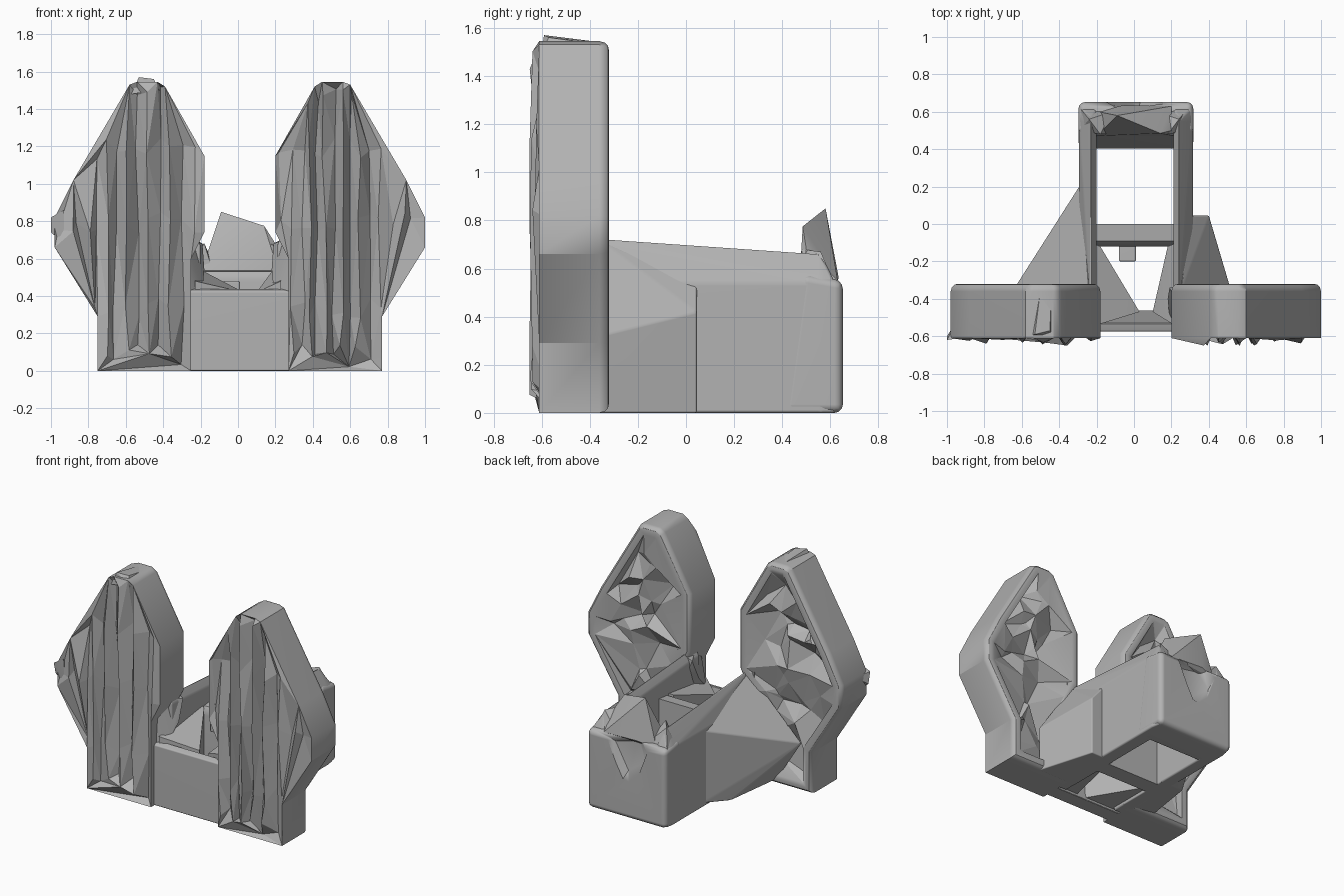
import bpy, bmesh, math, random
from mathutils import Vector
from mathutils.geometry import delaunay_2d_cdt

random.seed(11)
old = bpy.data.objects.get("Cube")
if old:
    bpy.data.objects.remove(old, do_unlink=True)

STONE = (0.45, 0.45, 0.45, 1)
stone = bpy.data.materials.new("stone_grey")
stone.use_nodes = True
stone.diffuse_color = STONE
stone.node_tree.nodes["Principled BSDF"].inputs["Base Color"].default_value = STONE


def finish(name, bm):
    bmesh.ops.recalc_face_normals(bm, faces=bm.faces)
    mesh = bpy.data.meshes.new(name)
    bm.to_mesh(mesh)
    bm.free()
    mesh.materials.append(stone)
    obj = bpy.data.objects.new(name, mesh)
    bpy.context.collection.objects.link(obj)
    bpy.ops.object.select_all(action="DESELECT")
    bpy.context.view_layer.objects.active = obj
    obj.select_set(True)
    bpy.ops.object.shade_smooth_by_angle(angle=math.radians(31))
    obj.modifiers.new("even_shading", "WEIGHTED_NORMAL").keep_sharp = True
    return obj


def hull(name, points, bevel=0):
    """Convex block through the given corners, optionally with rounded edges."""
    bm = bmesh.new()
    for p in points:
        bm.verts.new(p)
    bmesh.ops.convex_hull(bm, input=bm.verts)
    bmesh.ops.delete(bm, geom=[v for v in bm.verts if not v.link_faces], context="VERTS")
    bmesh.ops.dissolve_limit(bm, angle_limit=0.02, verts=bm.verts, edges=bm.edges)
    if bevel:
        bmesh.ops.bevel(bm, geom=list(bm.edges), offset=bevel, segments=3,
                        profile=0.5, affect="EDGES", clamp_overlap=True)
    return finish(name, bm)


def inset(poly, dist):
    """Move every side of a counter-clockwise outline inwards."""
    out = []
    for i, p in enumerate(poly):
        a = (p - poly[i - 1]).normalized()
        b = (poly[(i + 1) % len(poly)] - p).normalized()
        na, nb = Vector((-a.y, a.x)), Vector((-b.y, b.x))
        out.append(p + (na + nb) * (dist / (1 + na.dot(nb))))
    return out


def rubble(bm, poly, rim_y, points, squash):
    """Broken surface inside an outline; a low squash makes tall splinters."""
    n = len(poly)
    flat = [Vector((p[0], p[1] * squash)) for p in poly + points]
    co, _, faces, orig, _, _ = delaunay_2d_cdt(flat, [], [list(range(n))], 1, 1e-5)
    verts = []
    for c, source in zip(co, orig):
        k = min(source) if source else 0
        verts.append(bm.verts.new((c.x, rim_y if k < n else points[k - n][2], c.y / squash)))
    for f in faces:
        face = bm.faces.new([verts[i] for i in f])
        for e in face.edges:
            e.smooth = False
    bmesh.ops.delete(bm, geom=[v for v in verts if not v.link_faces], context="VERTS")


def wing(name, outline):
    bm = bmesh.new()
    poly = [Vector(p) for p in outline]
    # outer band, rounded back rim and shallow step into the back
    profile = [(0, -0.61), (0, -0.36), (0.006, -0.338), (0.02, -0.324),
               (0.04, -0.32), (0.065, -0.323)]
    rings = [inset(poly, d) for d, _ in profile]
    loops = [[bm.verts.new((p.x, y, p.y)) for p in ring]
             for ring, (_, y) in zip(rings, profile)]
    n = len(poly)
    for lo, hi in zip(loops, loops[1:]):
        for i in range(n):
            j = (i + 1) % n
            bm.faces.new((lo[i], lo[j], hi[j], hi[i]))
    x0, x1 = min(p.x for p in poly), max(p.x for p in poly)

    # tall jagged splinters on the front
    front, x, k = [], x0 + 0.03, 0
    while x < x1 - 0.02:
        depth = random.uniform(-0.645, -0.61) if k % 2 else random.uniform(-0.61, -0.56)
        for z in (0.04, 0.3, 0.75, 1.15, 1.42):
            front.append((x + random.uniform(-0.015, 0.015), z + random.uniform(-0.02, 0.1),
                          max(-0.65, depth + random.uniform(-0.015, 0.015))))
        x += random.uniform(0.035, 0.065)
        k += 1
    rubble(bm, poly, -0.61, front, 0.12)

    # coarse broken facets on the back, keeping clear of the rim
    back = [(random.uniform(x0 + 0.16, x1 - 0.16), random.uniform(0.08, 1.4),
             random.uniform(-0.42, -0.325)) for _ in range(45)]
    rubble(bm, rings[-1], profile[-1][1], back, 1)
    bmesh.ops.remove_doubles(bm, verts=bm.verts, dist=0.0005)
    return finish(name, bm)


# two tall winged slabs
left_outline = [(0.27, 0), (0.77, 0), (0.77, 0.29), (1, 0.66), (1, 0.82), (0.9, 1.02),
                (0.6, 1.53), (0.56, 1.545), (0.45, 1.545), (0.41, 1.52),
                (0.2, 1.15), (0.2, 0.74), (0.27, 0.6)]
right_outline = [(0.02 - x, z) for x, z in reversed(left_outline)]
wing("left_wing_slab", left_outline)
wing("right_wing_slab", right_outline)
hull("right_wing_peak", [(-0.53, -0.59, 1.57), (-0.45, -0.57, 1.56), (-0.57, -0.6, 1.48),
                         (-0.42, -0.6, 1.5), (-0.5, -0.35, 1.54), (-0.44, -0.35, 1.53)])
hull("right_wing_spike", [(-1, -0.62, 0.82), (-1, -0.6, 0.74), (-0.93, -0.61, 0.86),
                          (-0.93, -0.6, 0.68), (-0.95, -0.52, 0.8)])

# side walls with a ridge sloping down to the back
for name, s, inner, outer in (("left", 1, 0.21, 0.315), ("right", -1, 0.2, 0.295)):
    wall = [(s * x, 0.62, z) for x in (inner, outer - 0.01) for z in (0, 0.54)]
    for y, ridge in ((-0.45, 0.735), (-0.1, 0.7), (0.56, 0.665)):
        wall += [(s * outer, y, 0), (s * outer, y, 0.54), (s * (inner + 0.03), y, ridge),
                 (s * inner, y, ridge - 0.06), (s * inner, y, 0)]
    hull(name + "_side_wall", wall, 0.012)

# flared braces from the side walls to the slabs
hull("left_brace", [(0.21, 0.045, 0), (0.4, 0.045, 0), (0.52, -0.36, 0), (0.21, -0.36, 0),
                    (0.4, 0.045, 0.42), (0.52, -0.36, 0.32), (0.25, -0.36, 0.72),
                    (0.3, 0.045, 0.54)], 0.008)
hull("right_brace", [(-0.2, 0.045, 0), (-0.38, 0.045, 0), (-0.46, -0.36, 0.02), (-0.2, -0.36, 0),
                     (-0.38, 0.045, 0.42), (-0.65, -0.36, 0.32), (-0.24, -0.36, 0.72),
                     (-0.28, 0.22, 0.02), (-0.28, 0.22, 0.53)], 0.008)

# rear block with a broken notch in its back face
block = hull("rear_block", [(x, y, z) for x in (-0.297, 0.317)
                            for y, z in ((0.4, 0), (0.652, 0), (0.652, 0.55), (0.48, 0.58))],
             0.035)
notch = hull("notch_cutter", [(-0.2, 0.7, 0.62), (0.22, 0.7, 0.6), (-0.04, 0.7, 0.2),
                              (0.05, 0.7, 0.22), (-0.05, 0.59, 0.54), (0.12, 0.61, 0.5),
                              (0.02, 0.61, 0.32), (-0.12, 0.62, 0.42)])
notch.hide_render = True
notch.hide_viewport = True
cut = block.modifiers.new("notch", "BOOLEAN")
cut.operation = "DIFFERENCE"
cut.object = notch
block.modifiers.move(1, 0)
hull("rear_crest", [(-0.2, 0.47, 0.52), (0.22, 0.47, 0.52), (-0.09, 0.58, 0.85),
                    (0.14, 0.485, 0.775), (0.2, 0.5, 0.68), (-0.19, 0.6, 0.53),
                    (0.2, 0.63, 0.55), (-0.06, 0.635, 0.56)])
for side, s in (("left", 1), ("right", -1)):
    hull(side + "_crest_shoulder", [(s * 0.29, 0.5, 0.53), (s * 0.29, 0.62, 0.53),
                                    (s * 0.12, 0.6, 0.55), (s * 0.24, 0.56, 0.67),
                                    (s * 0.18, 0.48, 0.68), (s * 0.14, 0.48, 0.55)])

# front panel between the slabs
hull("front_panel", [(x, y, z) for x in (-0.26, 0.29)
                     for y, z in ((-0.575, 0), (-0.575, 0.425), (-0.46, 0), (-0.53, 0.44))], 0.008)

# broken ledges behind the panel and beside the slabs
for side, s, tip in (("left", 1, 0.1), ("right", -1, -0.03)):
    hull(side + "_ledge", [(s * x, y, z) for x, y, top in ((0.23, -0.1, 0.54), (0.18, -0.12, 0.53),
                                                           (tip, -0.47, 0.42), (0.23, -0.55, 0.48))
                           for z in (0.02, top)])
    hull(side + "_slab_shoulder", [(s * 0.27, -0.57, 0.42), (s * 0.19, -0.5, 0.44),
                                   (s * 0.18, -0.4, 0.54), (s * 0.3, -0.57, 0.72),
                                   (s * 0.19, -0.34, 0.68), (s * 0.3, -0.33, 0.42),
                                   (s * 0.3, -0.33, 0.74)])

# cross wall between the side walls, with a small chip in front
hull("cross_wall", [(x, y, z) for x in (-0.23, 0.24)
                    for y, z in ((-0.12, 0), (-0.12, 0.48), (-0.09, 0.53), (0, 0.54), (0, 0))])
hull("wall_chip", [(x, y, z) for x in (-0.08, 0.01) for y in (-0.2, -0.1)
                   for z in (0.42, 0.48)], 0.008)
